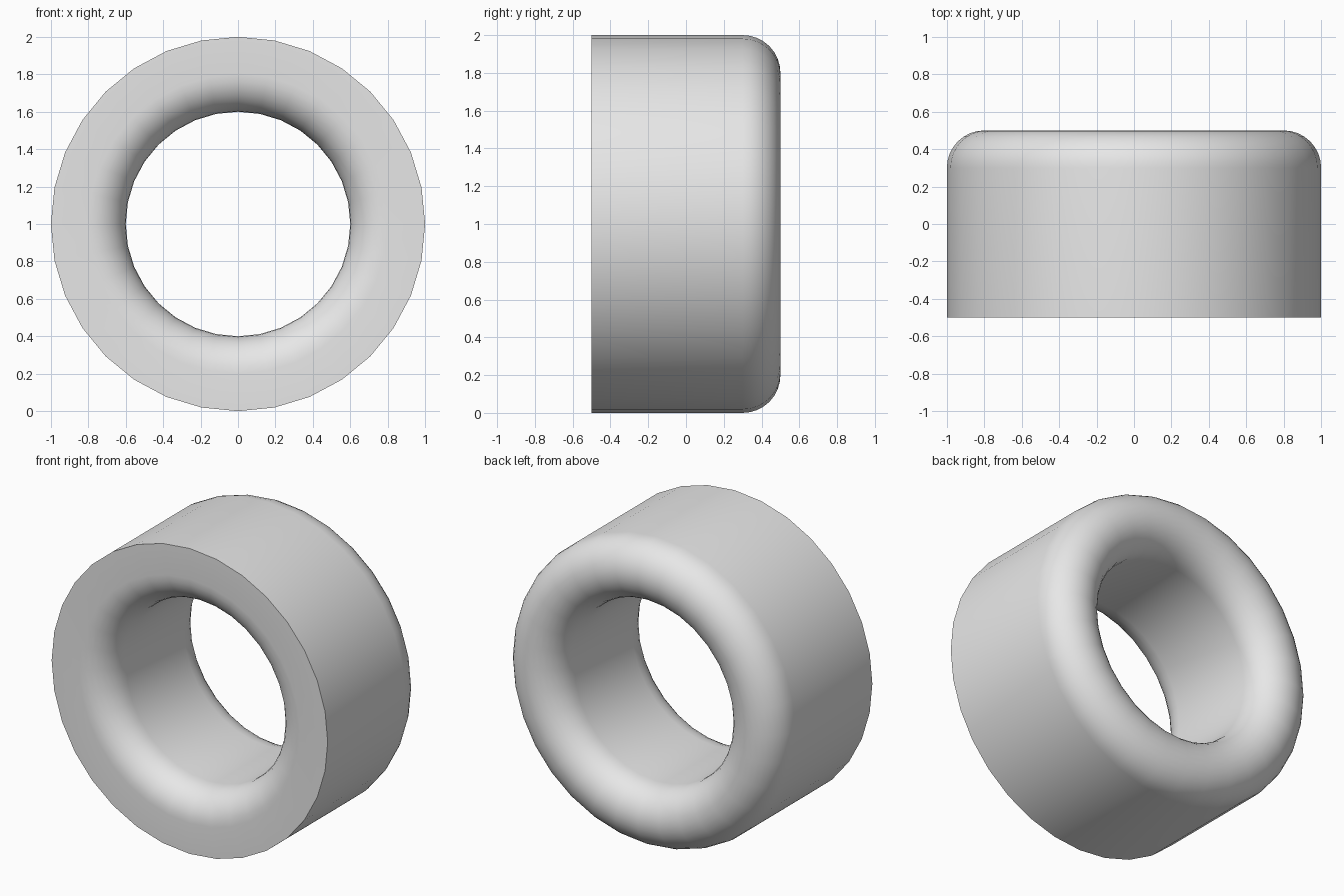
import bpy, bmesh
from math import sin, cos, radians, tau
from mathutils import Vector, Matrix

cube = bpy.data.objects.get("Cube")
if cube:
    bpy.data.objects.remove(cube, do_unlink=True)

OUTER, INNER, HALF, FILLET = 1.0, 0.6, 0.5, 0.2
SEGMENTS, ARC_STEPS = 32, 8


def arc(radius, y, start):
    """Quarter-circle fillet in the radius/y plane, swept counter-clockwise."""
    angles = [radians(start + 90 * i / ARC_STEPS) for i in range(ARC_STEPS + 1)]
    return [(radius + FILLET * cos(a), y + FILLET * sin(a)) for a in angles]


# Plain grey material
grey = bpy.data.materials.new("light grey")
grey.use_nodes = True
grey.diffuse_color = (0.8, 0.8, 0.8, 1)
grey.node_tree.nodes["Principled BSDF"].inputs["Base Color"].default_value = grey.diffuse_color

# Cross-section: sharp front outer corner, rounded back corners and front bore
middle = (OUTER + INNER) / 2
profile = [(OUTER, -HALF)]
profile += arc(middle, HALF - FILLET, 0)
profile += arc(middle, HALF - FILLET, 90)[1:]
profile += arc(middle, -HALF + FILLET, 180)

# Revolve the closed section around the y axis
bm = bmesh.new()
rings = []
for i in range(SEGMENTS):
    turn = Matrix.Rotation(tau * i / SEGMENTS, 4, 'Y')
    rings.append([bm.verts.new(turn @ Vector((0, y, r)) + Vector((0, 0, OUTER)))
                  for r, y in profile])
for i, ring in enumerate(rings):
    following = rings[(i + 1) % SEGMENTS]
    for j in range(len(profile)):
        k = (j + 1) % len(profile)
        bm.faces.new((ring[j], ring[k], following[k], following[j]))
bmesh.ops.recalc_face_normals(bm, faces=bm.faces[:])

mesh = bpy.data.meshes.new("ring_bushing")
bm.to_mesh(mesh)
bm.free()
mesh.materials.append(grey)
bushing = bpy.data.objects.new("ring_bushing", mesh)
bpy.context.collection.objects.link(bushing)

# Smooth surface with a crisp front rim
bpy.ops.object.select_all(action='DESELECT')
bushing.select_set(True)
bpy.context.view_layer.objects.active = bushing
bpy.ops.object.shade_smooth_by_angle(angle=radians(40))
